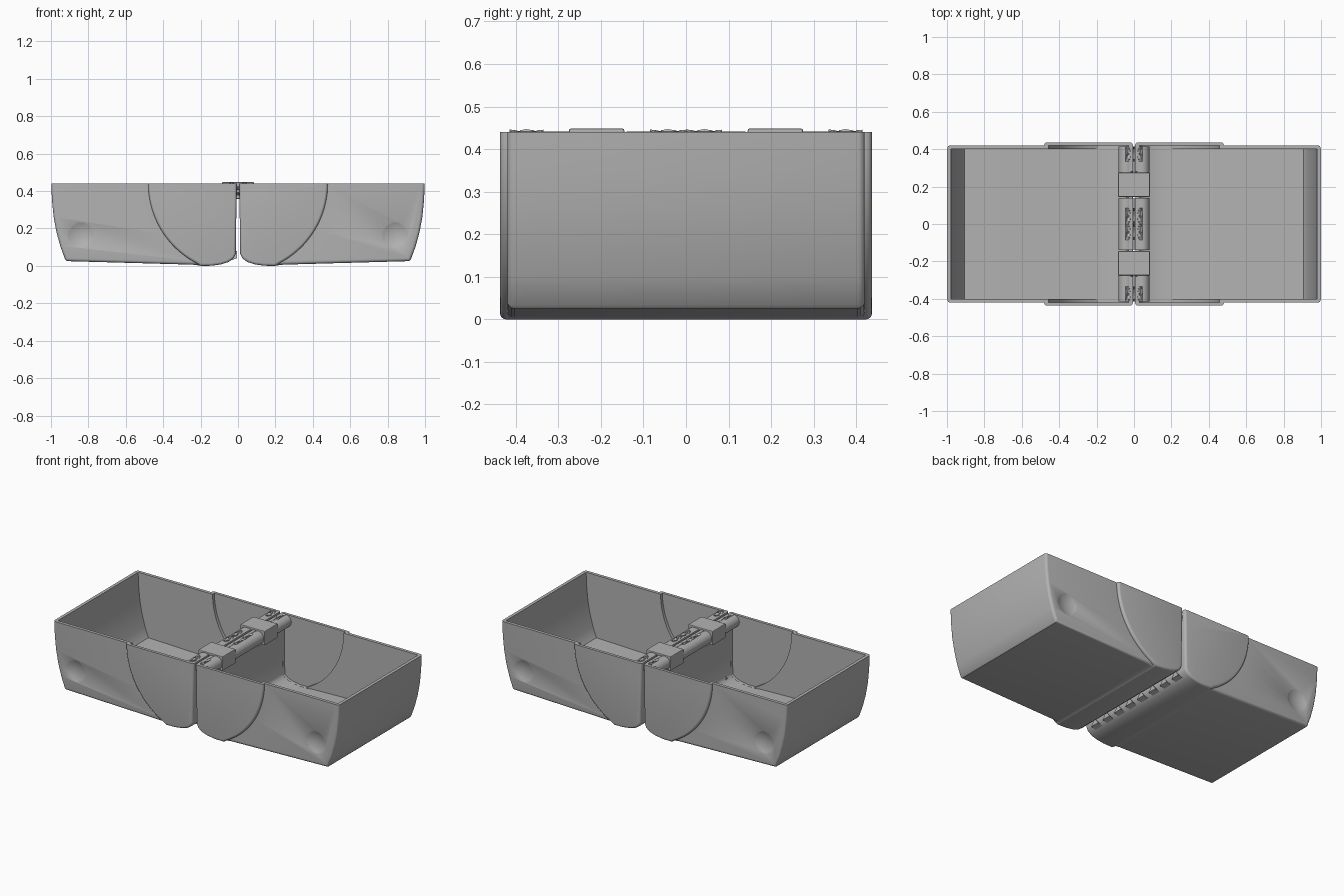
import bpy, bmesh, math
from mathutils import Vector, Matrix

if "Cube" in bpy.data.objects:
    bpy.data.objects.remove(bpy.data.objects["Cube"])

grey = bpy.data.materials.new("plain grey")
grey.use_nodes = True
grey.diffuse_color = (0.45, 0.45, 0.45, 1)
grey.node_tree.nodes["Principled BSDF"].inputs["Base Color"].default_value = (0.45, 0.45, 0.45, 1)

RIM = 0.44      # height of the open rim
WALL = 0.02


def finish(bm, name):
    bmesh.ops.recalc_face_normals(bm, faces=bm.faces)
    me = bpy.data.meshes.new(name)
    bm.to_mesh(me)
    bm.free()
    me.materials.append(grey)
    ob = bpy.data.objects.new(name, me)
    bpy.context.scene.collection.objects.link(ob)
    return ob


def smooth(ob):
    ob.data.shade_smooth()
    ob.data.set_sharp_from_angle(angle=math.radians(30))


def prism(name, pts, half, round_by=0.0):
    """Extrude an x-z outline along y and round its two outline edges."""
    bm = bmesh.new()
    rings = [[bm.verts.new((x, y, z)) for x, z in pts] for y in (-half, half)]
    bm.faces.new(rings[0])
    bm.faces.new(rings[1])
    for i in range(len(pts)):
        j = (i + 1) % len(pts)
        bm.faces.new((rings[0][i], rings[0][j], rings[1][j], rings[1][i]))
    bmesh.ops.recalc_face_normals(bm, faces=bm.faces)
    if round_by:
        edges = [e for e in bm.edges if abs(e.verts[0].co.y - e.verts[1].co.y) < 1e-5]
        bmesh.ops.bevel(bm, geom=edges, offset=round_by, segments=4, profile=0.5, affect='EDGES')
    return finish(bm, name)


def block(name, x0, x1, y0, y1, z0, z1, bevel=0.0):
    bm = bmesh.new()
    size = Matrix.Diagonal((x1 - x0, y1 - y0, z1 - z0, 1))
    mid = Matrix.Translation(((x0 + x1) / 2, (y0 + y1) / 2, (z0 + z1) / 2))
    bmesh.ops.create_cube(bm, size=1, matrix=mid @ size)
    if bevel:
        bmesh.ops.bevel(bm, geom=bm.edges[:], offset=bevel, segments=2, profile=0.5, affect='EDGES')
    return finish(bm, name)


def combine(ob, other, operation):
    """Apply a boolean and discard the helper."""
    mod = ob.modifiers.new("bool", 'BOOLEAN')
    mod.operation, mod.solver, mod.object = operation, 'EXACT', other
    bpy.context.view_layer.update()
    result = bpy.data.meshes.new_from_object(ob.evaluated_get(bpy.context.evaluated_depsgraph_get()))
    ob.modifiers.clear()
    ob.data = result
    bpy.data.objects.remove(other)


def inset(pts, t):
    """Move a counter-clockwise outline inwards by t."""
    out = []
    for i, p in enumerate(pts):
        a, b, c = Vector(pts[i - 1]), Vector(p), Vector(pts[(i + 1) % len(pts)])
        d1, d2 = (b - a).normalized(), (c - b).normalized()
        n1, n2 = Vector((-d1.y, d1.x)), Vector((-d2.y, d2.x))
        out.append(tuple(b + (n1 + n2) * (t / (1 + n1.dot(n2)))))
    return out


# Outlines of one half: hinge side and rounded foot, then end wall or round cheek
foot = [(0.005, 0.53), (0.008, 0.35), (0.012, 0.065), (0.022, 0.042), (0.05, 0.021),
        (0.09, 0.008), (0.14, 0.001), (0.2, 0.0)]
end_wall = [(0.24, 0.005), (0.915, 0.024), (0.925, 0.033), (0.95, 0.1), (0.972, 0.18),
            (0.987, 0.26), (0.996, 0.35), (1.0, 0.44), (1.0, 0.53)]
cheek = [(0.48 * math.cos(a), RIM - 0.48 * math.sin(a))
         for a in (math.radians(62 * (1 - i / 20)) for i in range(21))] + [(0.48, 0.55)]
body_outline = inset(foot + end_wall, 0.0015)
cheek_outline = foot + cheek


def mirrored(pts, s):
    return [(s * x, z) for x, z in pts]


def tray(name, s):
    shell = prism(name, mirrored(body_outline, s), 0.42, 0.016)
    combine(shell, prism("cheek", mirrored(cheek_outline, s), 0.437, 0.014), 'UNION')
    # hollow inside, following the outer form
    combine(shell, prism("hollow", mirrored(inset(body_outline, WALL), s), 0.40), 'DIFFERENCE')
    combine(shell, prism("cheek_hollow", mirrored(inset(cheek_outline, WALL + 0.002), s), 0.419), 'DIFFERENCE')
    combine(shell, block("trim", -2, 2, -1, 1, RIM, 1), 'DIFFERENCE')
    for side in (-1, 1):
        # finger dimple
        bm = bmesh.new()
        bmesh.ops.create_uvsphere(bm, u_segments=64, v_segments=48, radius=0.17,
                                  matrix=Matrix.Translation((s * 0.84, side * 0.575, 0.165)))
        combine(shell, finish(bm, "dimple"), 'DIFFERENCE')
        # clearance slot for the hinge link
        combine(shell, block("slot", -0.06, 0.06, side * 0.21 - 0.07, side * 0.21 + 0.07, 0.335, 0.6),
                'DIFFERENCE')
    smooth(shell)


def knuckle(name, s, y0, y1, geared):
    """Hinge barrel, with chevron teeth on the inward half where geared."""
    bm = bmesh.new()
    count, steps = 90, (6 if geared else 1)
    rings = []
    for k in range(steps + 1):
        y = y0 + (y1 - y0) * k / steps
        ring = []
        for i in range(count):
            a = 2 * math.pi * i / count
            r = 0.04
            if geared and math.cos(a) < 0.1:
                wave = math.sin(9 * a + abs(k / steps - 0.5) * 9)
                r += 0.006 * max(-1, min(1, 1.6 * wave))
            ring.append(bm.verts.new((s * (0.042 + r * math.cos(a)), y, 0.401 + r * math.sin(a))))
        rings.append(ring)
    bm.faces.new(rings[0])
    bm.faces.new(rings[-1])
    for a, b in zip(rings, rings[1:]):
        for i in range(count):
            j = (i + 1) % count
            bm.faces.new((a[i], a[j], b[j], b[i]))
    smooth(finish(bm, name))


for label, s in (("left", 1), ("right", -1)):
    tray(label + "_tray", s)
    for y0, y1, geared in ((-0.415, -0.335, True), (-0.335, -0.275, False), (-0.14, -0.085, False),
                           (-0.085, 0, True), (0, 0.085, True), (0.085, 0.14, False),
                           (0.275, 0.335, False), (0.335, 0.415, True)):
        knuckle(label + ("_hinge_gear" if geared else "_hinge_barrel"), s, y0, y1, geared)

# Links joining the two rows of barrels
for label, y in (("front", -0.21), ("back", 0.21)):
    block(label + "_hinge_link", -0.085, 0.085, y - 0.065, y + 0.065, 0.358, 0.448, 0.004)

# Row of small wedge teeth along the foot of the right tray
for i in range(8):
    y = -0.35 + 0.1 * i
    bm = bmesh.new()
    lo = [bm.verts.new((-0.04, y + dy, z)) for dy, z in ((-0.03, 0.03), (0.03, 0.03), (0, 0.07))]
    tip = [bm.verts.new((-0.006, y + dy, z)) for dy, z in ((-0.03, 0.04), (0.03, 0.04), (0, 0.08))]
    bm.faces.new(lo)
    bm.faces.new(tip)
    for a in range(3):
        b = (a + 1) % 3
        bm.faces.new((lo[a], lo[b], tip[b], tip[a]))
    finish(bm, "foot_tooth")
